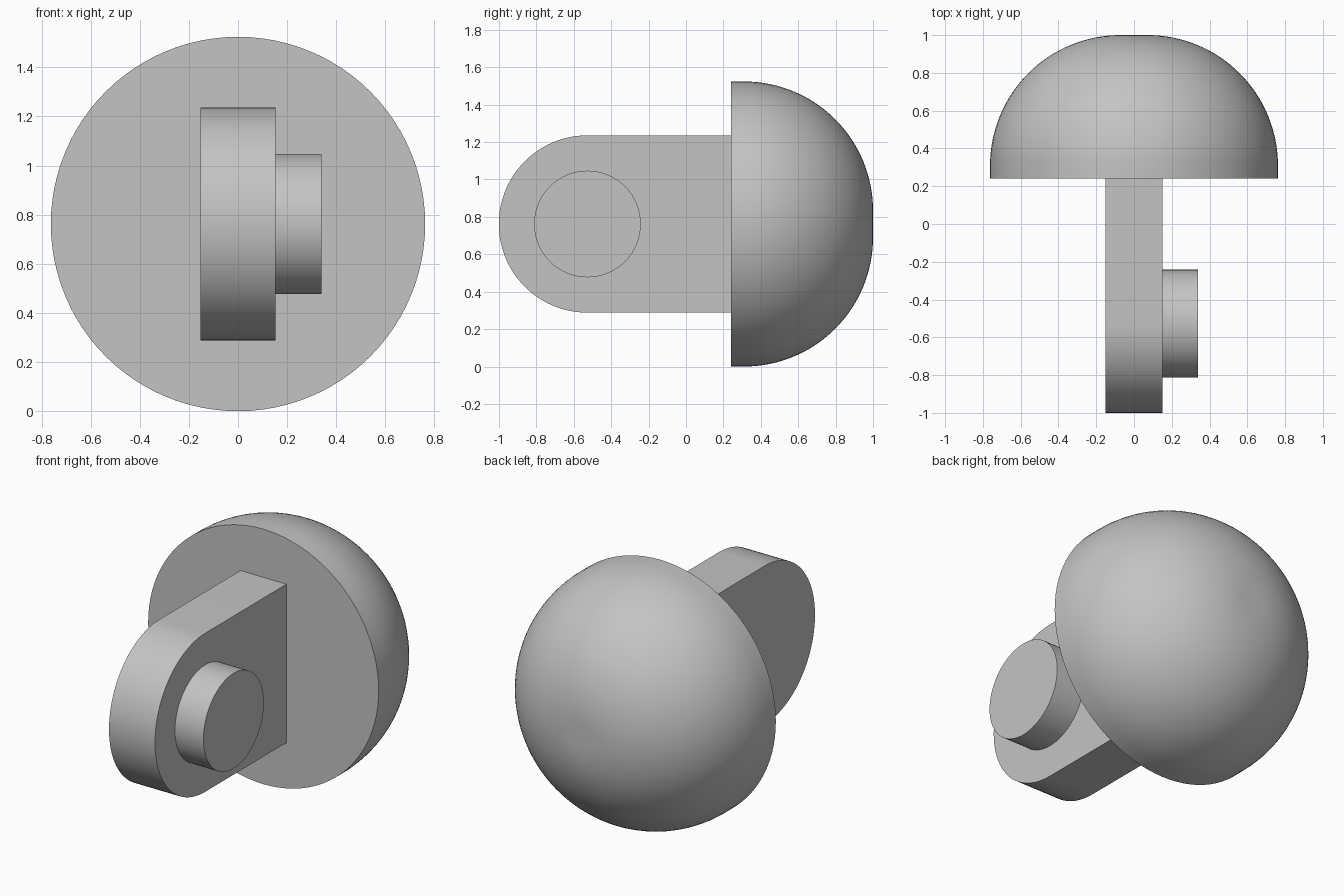
import bpy, bmesh
from math import sin, cos, pi, radians
from mathutils import Vector

old = bpy.data.objects.get("Cube")
if old:
    bpy.data.objects.remove(old, do_unlink=True)

R = 0.762            # dome radius, also the height of the main axis
BASE_Y = 0.24        # flat face of the dome
PIVOT_Y = -0.527     # centre of the rounded tab end and the peg
HALF_T = 0.152       # half thickness of the tab

grey = bpy.data.materials.new("plain grey")
grey.use_nodes = True
colour = (0.55, 0.55, 0.55, 1)
grey.diffuse_color = colour
grey.node_tree.nodes["Principled BSDF"].inputs["Base Color"].default_value = colour


def finish(name, bm):
    bmesh.ops.recalc_face_normals(bm, faces=bm.faces)
    mesh = bpy.data.meshes.new(name)
    bm.to_mesh(mesh)
    bm.free()
    mesh.materials.append(grey)
    obj = bpy.data.objects.new(name, mesh)
    bpy.context.collection.objects.link(obj)
    bpy.ops.object.select_all(action="DESELECT")
    obj.select_set(True)
    bpy.context.view_layer.objects.active = obj
    bpy.ops.object.shade_smooth_by_angle(angle=radians(30))
    return obj


def extrude_outline(name, outline, x0, x1):
    """Prism along x from a list of (y, z) points."""
    bm = bmesh.new()
    face = bm.faces.new([bm.verts.new((x0, y, z)) for y, z in outline])
    ext = bmesh.ops.extrude_face_region(bm, geom=[face], use_keep_orig=True)
    verts = [g for g in ext["geom"] if isinstance(g, bmesh.types.BMVert)]
    bmesh.ops.translate(bm, verts=verts, vec=(x1 - x0, 0, 0))
    return finish(name, bm)


def arc(radius, start, end, steps):
    return [(PIVOT_Y + radius * cos(a), R + radius * sin(a))
            for a in (start + (end - start) * i / steps for i in range(steps + 1))]


# Dome: half profile with a large rounded edge, spun about the y axis
fillet = 0.69
flat = R - fillet
profile = [(0, BASE_Y), (R, BASE_Y)]
profile += [(flat + fillet * cos(a), 1 - fillet + fillet * sin(a))
            for a in (pi / 2 * i / 32 for i in range(33))]
profile.append((0, 1))
bm = bmesh.new()
pts = [bm.verts.new((r, y, R)) for r, y in profile]
edges = [bm.edges.new(pair) for pair in zip(pts, pts[1:])]
bmesh.ops.spin(bm, geom=pts + edges, cent=(0, 0, R), axis=(0, 1, 0),
               angle=2 * pi, steps=96, use_merge=True)
bmesh.ops.remove_doubles(bm, verts=bm.verts, dist=0.0001)
finish("dome", bm)

# Tab: flat bar with a rounded front end
tab = arc(0.474, pi / 2, 3 * pi / 2, 48)
tab += [(BASE_Y, R - 0.474), (BASE_Y, R + 0.474)]
extrude_outline("tab", tab, -HALF_T, HALF_T)

# Peg: short round pin on the left side of the tab
extrude_outline("peg", arc(0.285, 0, 2 * pi, 72)[:-1], HALF_T, 0.34)
